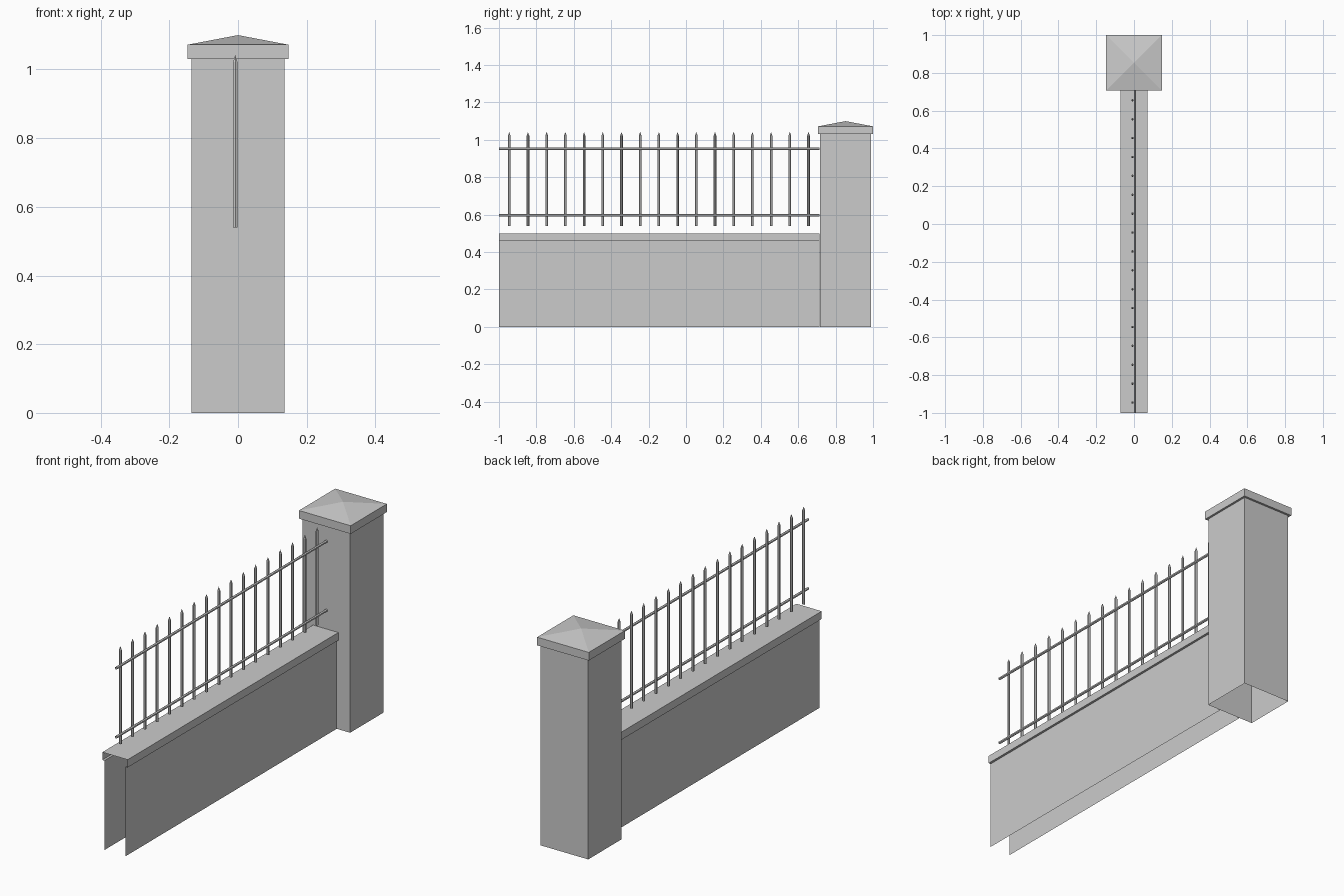
import bpy, math

if "Cube" in bpy.data.objects:
    bpy.data.objects.remove(bpy.data.objects["Cube"])

Y0, Y1 = -1.0, 0.713       # wall run
PY, PH, CH = 0.853, 0.136, 0.147  # pillar centre, half widths


def make(name, verts, faces):
    mesh = bpy.data.meshes.new(name)
    mesh.from_pydata(verts, [], faces)
    mesh.update()
    ob = bpy.data.objects.new(name, mesh)
    bpy.context.collection.objects.link(ob)
    return ob


def extrude_y(name, profile, y0, y1, closed=False):
    # open-ended sweep of an (x, z) profile along y
    n = len(profile)
    verts = [(x, y, z) for y in (y0, y1) for x, z in profile]
    faces = [(i, n + i, n + (i + 1) % n, (i + 1) % n)
             for i in range(n if closed else n - 1)]
    return make(name, verts, faces)


def stack(name, rings, cy, sides, turn=0.0, cx=0.0, tip=None):
    # open-bottomed column of (radius, z) rings, optionally ending in a point
    verts, faces = [], []
    for r, z in rings:
        for k in range(sides):
            a = turn + math.tau * k / sides
            verts.append((cx + r * math.cos(a), cy + r * math.sin(a), z))
    for j in range(len(rings) - 1):
        for k in range(sides):
            a, b = j * sides + k, j * sides + (k + 1) % sides
            faces.append((a, b, b + sides, a + sides))
    if tip is not None:
        verts.append((cx, cy, tip))
        base = (len(rings) - 1) * sides
        faces += [(base + k, base + (k + 1) % sides, len(verts) - 1) for k in range(sides)]
    return make(name, verts, faces)


# low wall with overhanging coping, open at the ends and bottom
extrude_y("low_wall", [(-0.06, 0), (-0.06, 0.46), (-0.072, 0.46), (-0.072, 0.5),
                       (0.072, 0.5), (0.072, 0.46), (0.06, 0.46), (0.06, 0)], Y0, Y1)

# square pillar with overhanging pyramid cap
d = math.sqrt(2)
stack("pillar", [(PH * d, 0), (PH * d, 1.03), (CH * d, 1.03), (CH * d, 1.072)],
      PY, 4, math.pi / 4, tip=1.1)

# two horizontal rails
for label, z in (("lower", 0.597), ("upper", 0.952)):
    ring = [(0.005 + 0.007 * math.cos(math.tau * k / 6 + math.pi / 6),
             z + 0.007 * math.sin(math.tau * k / 6 + math.pi / 6)) for k in range(6)]
    extrude_y(label + "_rail", ring[::-1], Y0, Y1, closed=True)

# pointed pickets
for i in range(17):
    stack(f"picket_{i + 1}", [(0.007, 0.54), (0.007, 1.022)],
          -0.945 + 0.1 * i, 6, math.pi / 6, cx=-0.008, tip=1.042)
